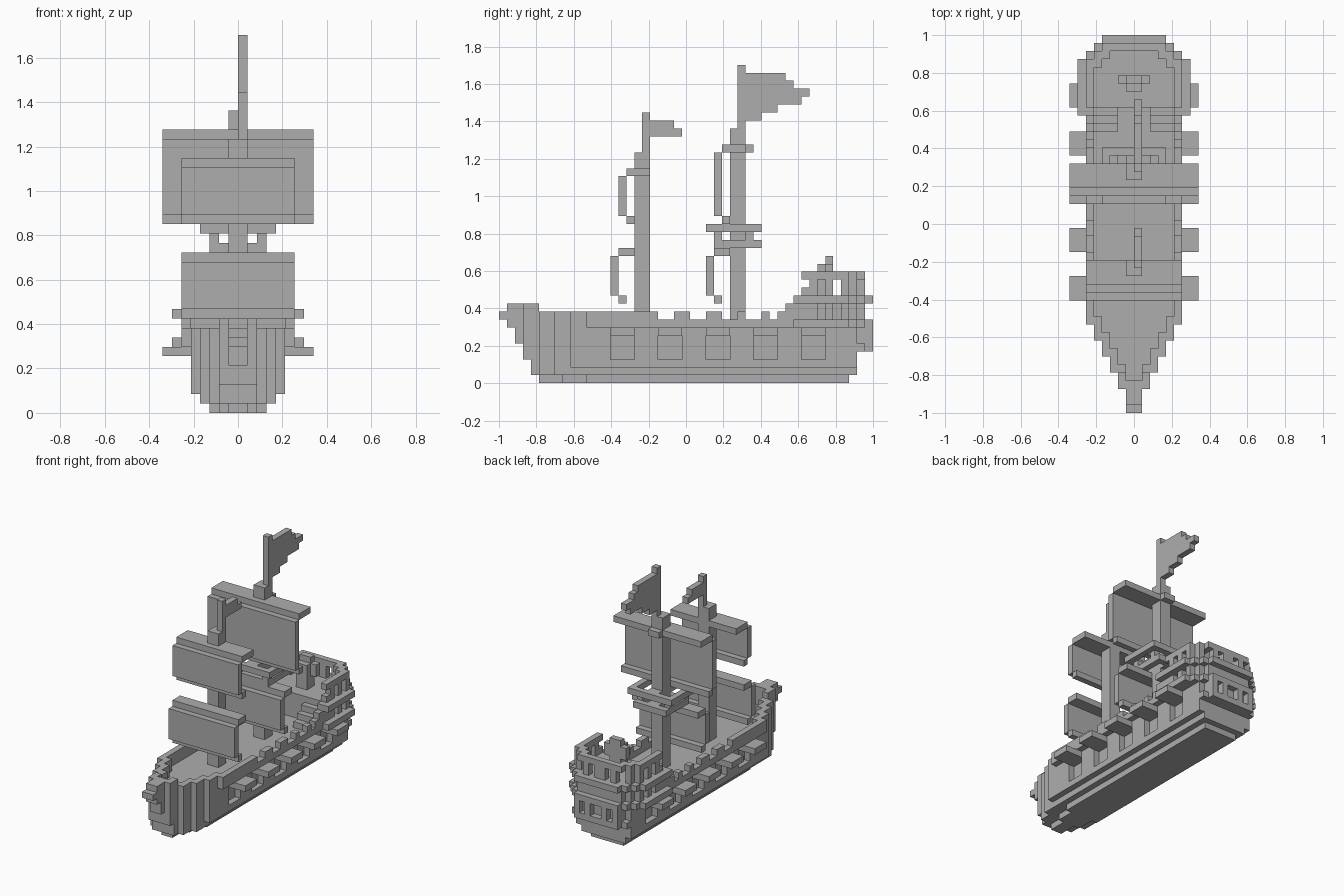
import bpy, bmesh

if "Cube" in bpy.data.objects:
    bpy.data.objects.remove(bpy.data.objects["Cube"], do_unlink=True)

U = 2 / 47  # edge of one block
grey = bpy.data.materials.new("plain_grey")
grey.use_nodes = True
COLOUR = (0.42, 0.42, 0.42, 1)
grey.diffuse_color = COLOUR
grey.node_tree.nodes["Principled BSDF"].inputs["Base Color"].default_value = COLOUR

SIDES = [(1, 0, 0), (-1, 0, 0), (0, 1, 0), (0, -1, 0), (0, 0, 1), (0, 0, -1)]


def box(x0, x1, y0, y1, z0, z1):
    """Set of block cells, in block units (y counted from the bow)."""
    return {(x, y, z) for x in range(x0, x1) for y in range(y0, y1) for z in range(z0, z1)}


def wide(w, y0, y1, z0, z1):
    return box(-w, w, y0, y1, z0, z1)


def both(cells):
    """Add the mirror image across the centre plane."""
    return cells | {(-1 - x, y, z) for x, y, z in cells}


def layer(width, y0, y1, z0, z1):
    """Fill between a half-width function's two sides."""
    out = set()
    for y in range(y0, y1):
        out |= wide(width(y), y, y + 1, z0, z1)
    return out


def rim(cells):
    """Keep only the cells on the outline of each layer."""
    return {(x, y, z) for x, y, z in cells
            if any((x + a, y + b, z) not in cells
                   for a in (-1, 0, 1) for b in (-1, 0, 1))}


def make(name, cells):
    """Skin the cells with outer faces and merge flat areas."""
    bm = bmesh.new()
    verts = {}
    for c in sorted(cells):
        for d in SIDES:
            if tuple(p + q for p, q in zip(c, d)) in cells:
                continue
            axis = [abs(v) for v in d].index(1)
            u, v = (axis + 1) % 3, (axis + 2) % 3
            ring = []
            for a, b in ((0, 0), (1, 0), (1, 1), (0, 1)):
                p = list(c)
                p[axis] += max(d[axis], 0)
                p[u] += a
                p[v] += b
                p = tuple(p)
                if p not in verts:
                    verts[p] = bm.verts.new((p[0] * U, p[1] * U - 1, p[2] * U))
                ring.append(verts[p])
            bm.faces.new(ring if d[axis] > 0 else ring[::-1])
    bmesh.ops.dissolve_limit(bm, angle_limit=0.01, verts=bm.verts[:], edges=bm.edges[:])
    mesh = bpy.data.meshes.new(name)
    bm.to_mesh(mesh)
    bm.free()
    mesh.materials.append(grey)
    ob = bpy.data.objects.new(name, mesh)
    bpy.context.collection.objects.link(ob)


def bow(y):
    return 1 if y < 3 else min(6, (y - 1) // 2 + 1)


def stern(y):
    return 7 if y < 44 else 50 - y


# Hull: stepped keel, then upright planking with open gun ports
hull = layer(lambda y: min(3, (y - 5) // 3 + 1), 5, 44, 0, 1)
hull |= layer(lambda y: min(4, bow(y)), 4, 45, 1, 2)
for z, start, end in ((2, 4, 45), (3, 3, 45), (4, 3, 46), (5, 2, 46), (6, 2, 46)):
    hull |= layer(lambda y: min(5, bow(y), 49 - y), start, end, z, z + 1)
PORTS = range(14, 40, 6)
for y in PORTS:
    hull -= both(box(4, 5, y, y + 3, 3, 6))
make("hull", hull)

lids = set()
for y in PORTS:
    lids |= both(box(5, 8, y, y + 3, 6, 7))
make("gun_port_lids", lids)

# Bulwark: rim around the deck with notches, raised bow and stepped rise aft
bulwark = rim(layer(bow, 1, 40, 7, 9)) - wide(5, 39, 40, 7, 9)
for y in (20, 24, 28, 31, 34):
    bulwark -= wide(6, y, y + 2, 8, 9)
bulwark |= rim(layer(bow, 1, 8, 9, 10)) - wide(6, 5, 8, 9, 10)
for i in range(4):
    bulwark |= both(box(5, 6, 35 + i, 39, 8 + i, 9 + i))
make("bulwark", bulwark)
make("bowsprit", wide(1, 0, 3, 8, 9))

# Stern castle: solid cabin, projecting bands and window posts
cabin = layer(lambda y: min(5, stern(y) - 1), 38, 46, 7, 10)
make("stern_cabin", cabin)
bands = layer(stern, 37, 47, 7, 8) | layer(stern, 38, 47, 10, 11)
bands |= both(box(5, 7, 37, 38, 10, 11))
bands |= layer(lambda y: min(5, stern(y)), 45, 47, 4, 5)
bands -= wide(5, 37, 38, 7, 8)
make("stern_bands", bands)
inner = rim(layer(lambda y: stern(y) - 1, 38, 46, 8, 13))
inner -= wide(5, 38, 39, 8, 13)
posts = {c for c in inner if c[2] != 10 and
         (c[1] % 2 == 1 if c[1] < 44 else abs(c[0] + 0.5) in (0.5, 2.5, 4.5))}
posts |= both(box(1, 2, 46, 47, 5, 7) | box(3, 4, 46, 47, 5, 7))
make("stern_posts", posts)
rail = rim(layer(lambda y: stern(y) - 1, 38, 46, 13, 14)) - wide(5, 38, 39, 13, 14)
make("stern_rail", rail)

# Helm and the steps to the upper deck
make("helm", wide(1, 40, 42, 11, 14) | wide(2, 41, 42, 13, 15)
     | wide(1, 40, 42, 14, 15) | wide(1, 41, 42, 15, 16))
steps = set()
for i in range(3):
    steps |= both(box(2, 5, 35 + i, 39, 7 + i, 8 + i))
make("deck_steps", steps)

# Masts with slim top poles
make("fore_mast", wide(1, 17, 19, 7, 29) | box(0, 1, 18, 19, 29, 34))
make("main_mast", wide(1, 29, 31, 7, 32) | box(0, 1, 30, 31, 32, 40))


def sail(name, w, mast, y, z0, z1):
    """Sail sheet with a yard above and a short foot spar behind it."""
    make(name + "_sail", wide(w, y, y + 1, z0, z1))
    make(name + "_yard", wide(w, y + 1, mast, z1, z1 + 1))
    make(name + "_foot_spar", wide(w, y + 1, y + 2, z0 - 1, z0))


sail("fore_lower", 6, 17, 14, 11, 16)
sail("fore_upper", 6, 19, 15, 21, 26)
sail("main_lower", 6, 29, 26, 11, 16)
sail("main_upper", 8, 31, 27, 21, 29)
make("main_yard_collar", wide(1, 28, 32, 29, 30))

# Lookout platform on the main mast
make("lookout_top", rim(wide(4, 26, 33, 19, 20)) | wide(1, 26, 33, 19, 20))
make("lookout_posts", both(box(2, 3, 27, 28, 18, 19) | box(2, 3, 31, 32, 18, 19)))
make("lookout_floor", rim(wide(3, 27, 33, 17, 18)) | wide(1, 27, 33, 17, 18))


def flag(name, y, top, lengths):
    cells = set()
    for i, n in enumerate(lengths):
        cells |= box(0, 1, y, y + n, top - i, top - i + 1)
    make(name, cells)


flag("fore_flag", 19, 32, (3, 4))
flag("main_flag", 31, 38, (5, 6, 8, 7, 4, 2))
